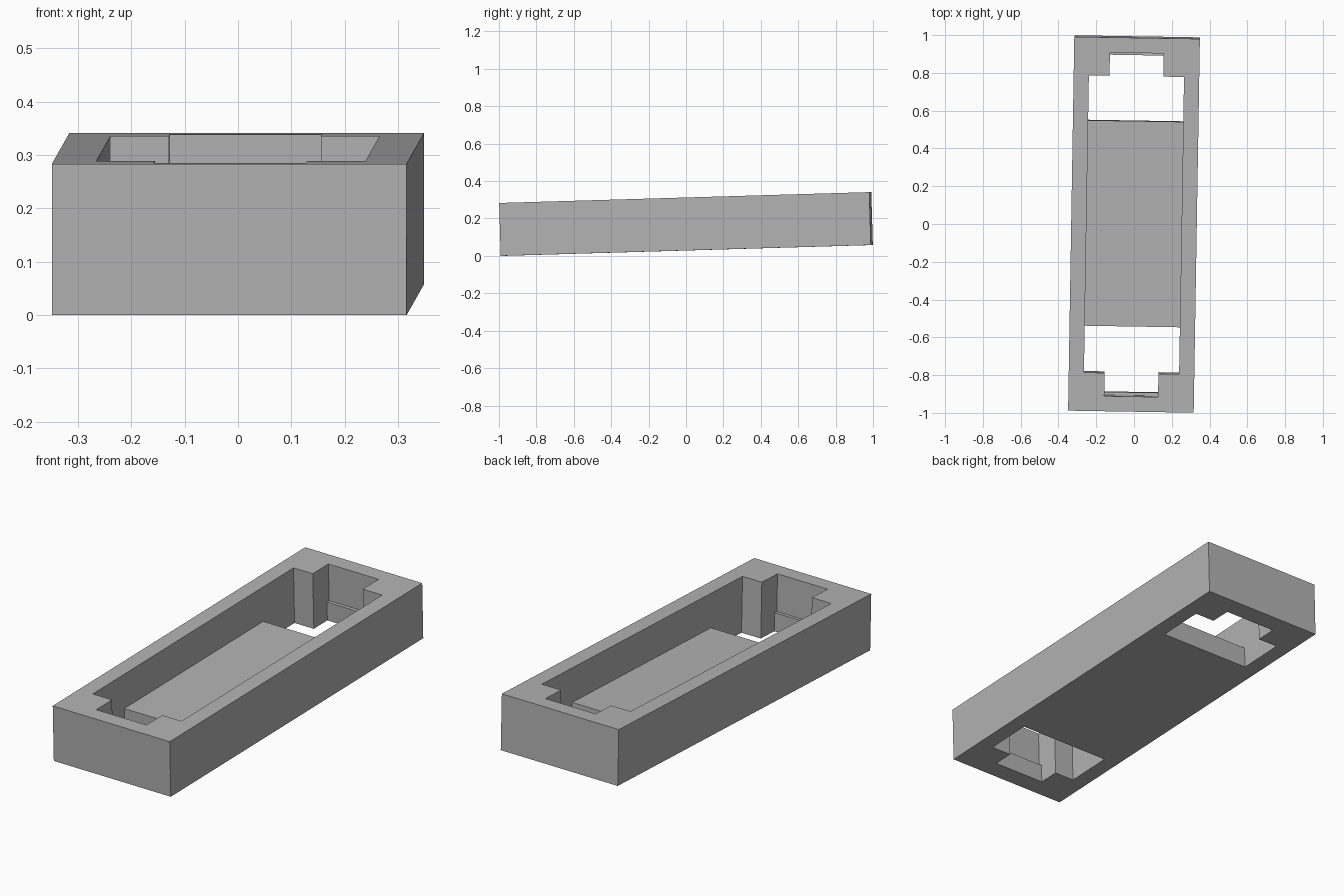
import bpy
import bmesh
from math import radians
from mathutils import Matrix, Vector

if "Cube" in bpy.data.objects:
    bpy.data.objects.remove(bpy.data.objects["Cube"], do_unlink=True)

WIDTH, LENGTH, HEIGHT = 0.665, 1.98, 0.283
POCKET_X, POCKET_Y = 0.252, 0.787    # half size of the wide pocket
SLOT_X, SLOT_Y = 0.1425, 0.91        # half size of the narrow end slots
LIP_Y, LIP_TOP = 0.893, 0.094        # ledge at the foot of each slot
FLOOR_Y, FLOOR_TOP = 0.544, 0.108    # raised floor plate

grey = bpy.data.materials.new("grey")
grey.use_nodes = True
colour = (0.45, 0.45, 0.45, 1)
grey.diffuse_color = colour
grey.node_tree.nodes["Principled BSDF"].inputs["Base Color"].default_value = colour


def prism(name, outline, z0, z1):
    """Extrude a plan outline from z0 to z1."""
    bm = bmesh.new()
    base = bm.faces.new([bm.verts.new((x, y, z0)) for x, y in outline])
    top = bmesh.ops.extrude_face_region(bm, geom=[base])["geom"]
    verts = [v for v in top if isinstance(v, bmesh.types.BMVert)]
    bmesh.ops.translate(bm, verts=verts, vec=Vector((0, 0, z1 - z0)))
    bmesh.ops.recalc_face_normals(bm, faces=bm.faces)
    mesh = bpy.data.meshes.new(name)
    bm.to_mesh(mesh)
    bm.free()
    mesh.materials.append(grey)
    obj = bpy.data.objects.new(name, mesh)
    bpy.context.collection.objects.link(obj)
    return obj


def rect(x, y0, y1):
    return [(-x, y0), (x, y0), (x, y1), (-x, y1)]


# Outer block
tray = prism("tray", rect(WIDTH / 2, -LENGTH / 2, LENGTH / 2), 0, HEIGHT)

# Pocket above the floor plate
cutters = [prism("pocket_cutter", rect(POCKET_X, -0.6, 0.6), FLOOR_TOP, 0.4)]

# Through openings and stepped recesses at both ends
opening = [(-POCKET_X, FLOOR_Y), (POCKET_X, FLOOR_Y), (POCKET_X, POCKET_Y),
           (SLOT_X, POCKET_Y), (SLOT_X, LIP_Y), (-SLOT_X, LIP_Y),
           (-SLOT_X, POCKET_Y), (-POCKET_X, POCKET_Y)]
for end, side in (("back", 1), ("front", -1)):
    outline = [(x, y * side) for x, y in opening]
    cutters.append(prism(end + "_opening_cutter", outline, -0.1, 0.4))
    recess = rect(SLOT_X, side * 0.85, side * SLOT_Y)
    cutters.append(prism(end + "_recess_cutter", recess, LIP_TOP, 0.4))

bpy.context.view_layer.objects.active = tray
for cutter in cutters:
    cutter.hide_render = True
    mod = tray.modifiers.new(cutter.name, "BOOLEAN")
    mod.operation = "DIFFERENCE"
    mod.solver = "EXACT"
    mod.object = cutter
    bpy.ops.object.modifier_apply(modifier=mod.name)
    bpy.data.objects.remove(cutter, do_unlink=True)

# Slight tilt and turn, resting on the front lower edge
tray.data.transform(Matrix.Translation((0, 0, -HEIGHT / 2)))
turn = Matrix.Rotation(radians(-0.95), 4, "Z") @ Matrix.Rotation(radians(1.68), 4, "X")
tray.data.transform(turn)
lowest = min(v.co.z for v in tray.data.vertices)
tray.data.transform(Matrix.Translation((0, 0, -lowest)))
